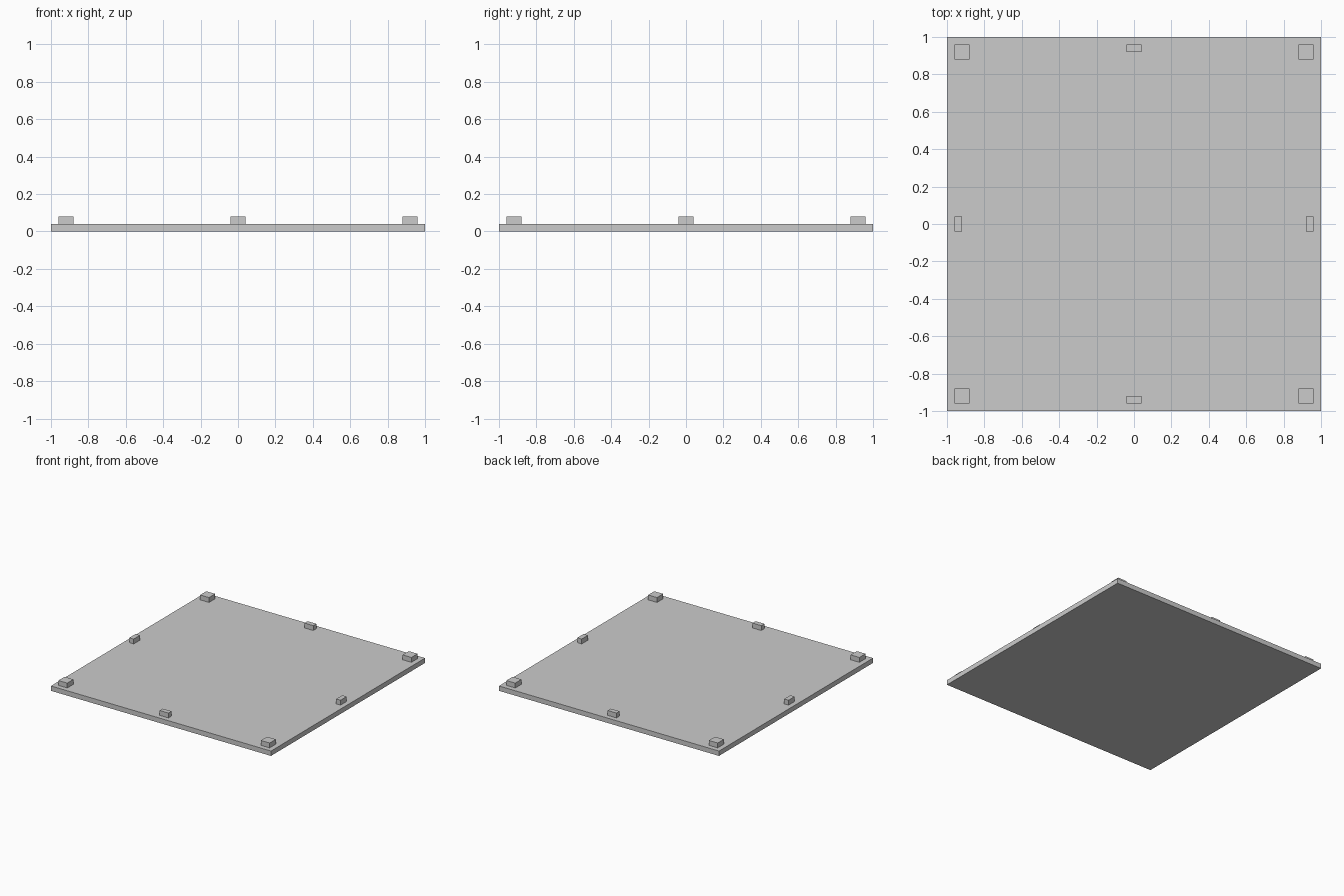
import bpy

if "Cube" in bpy.data.objects:
    bpy.data.objects.remove(bpy.data.objects["Cube"])

T = 0.04  # plate thickness and peg height


def box(name, center, size):
    bpy.ops.mesh.primitive_cube_add(size=1, location=center)
    ob = bpy.context.object
    ob.name = name
    ob.scale = size
    bpy.ops.object.transform_apply(location=False, rotation=False, scale=True)
    return ob


# Flat square base
box("base_plate", (0, 0, T / 2), (2, 2, T))

for s in (-1, 1):
    # Square blocks at the corners
    for t in (-1, 1):
        box("corner_block", (s * 0.92, t * 0.92, T * 1.5), (0.08, 0.08, T))
    # Narrow blocks at the middle of each edge
    box("side_edge_block", (s * 0.94, 0, T * 1.5), (0.04, 0.08, T))
    box("end_edge_block", (0, s * 0.94, T * 1.5), (0.08, 0.04, T))
